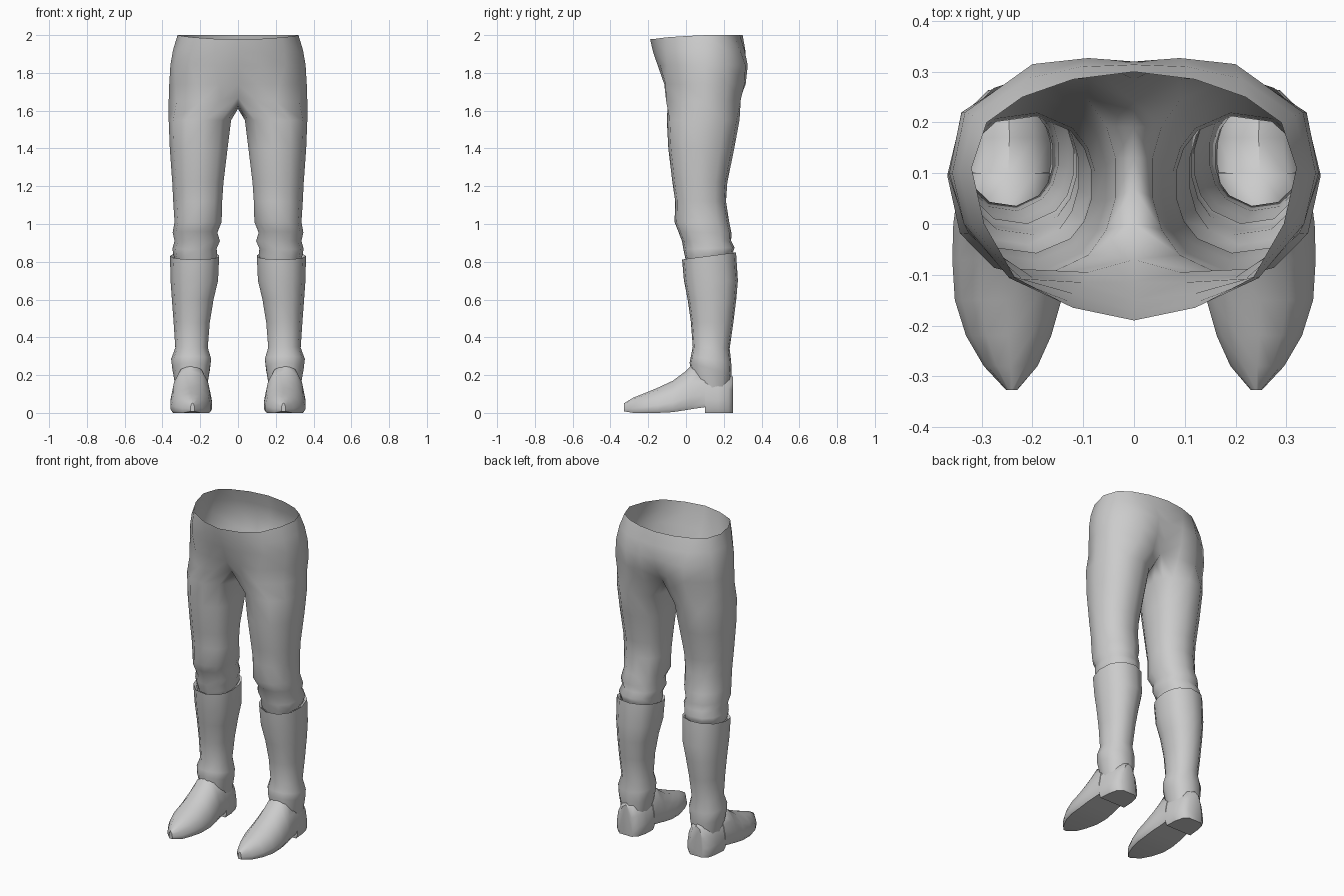
import bpy, bmesh, math

grey = bpy.data.materials.new("plain grey")
grey.diffuse_color = (0.6, 0.6, 0.6, 1)

# Angles of a leg ring: 9 outer points front to back, then 4 inner points
ANGLES = [-130 + 32.5 * i for i in range(9)] + [150, 170, 190, 210]


def ring(x0, x1, y0, y1, zf, zb):
    """Oval around one leg; zf and zb are its heights at front and back."""
    pts = []
    for a in ANGLES:
        c, s = math.cos(math.radians(a)), math.sin(math.radians(a))
        c, s = (math.copysign(abs(v) ** 0.92, v) for v in (c, s))
        pts.append(((x0 + x1) / 2 + c * (x1 - x0) / 2,
                    (y0 + y1) / 2 + s * (y1 - y0) / 2,
                    (zf + zb) / 2 + s * (zb - zf) / 2))
    return pts


def loft(bm, rows, closed=True):
    """Skin rows of points; returns the rows of vertices."""
    vrows = [[p if isinstance(p, bmesh.types.BMVert) else bm.verts.new(p)
              for p in row] for row in rows]
    for a, b in zip(vrows, vrows[1:]):
        n = len(a)
        for i in range(n if closed else n - 1):
            j = (i + 1) % n
            bm.faces.new((a[i], a[j], b[j], b[i]))
    return vrows


def finish(name, bm, angle):
    """Make the mirrored, smooth-shaded object."""
    bmesh.ops.recalc_face_normals(bm, faces=bm.faces)
    me = bpy.data.meshes.new(name)
    bm.to_mesh(me)
    bm.free()
    me.materials.append(grey)
    ob = bpy.data.objects.new(name, me)
    bpy.context.collection.objects.link(ob)
    bpy.ops.object.select_all(action='DESELECT')
    ob.select_set(True)
    bpy.context.view_layer.objects.active = ob
    bpy.ops.object.shade_smooth_by_angle(angle=math.radians(angle))
    m = ob.modifiers.new("mirror", 'MIRROR')
    m.use_clip = True
    return ob


# Trousers: open waist, hips, crotch seam, then the leg
rim = [(0, -.19, 1.978), (.12, -.165, 1.98), (.235, -.105, 1.988),
       (.295, 0, 1.995), (.32, .11, 2), (.29, .2, 2), (.22, .25, 2),
       (.12, .285, 2), (0, .30, 2)]
hip = [(0, -.15), (.12, -.137), (.25, -.1), (.335, 0), (.358, .1),
       (.333, .22), (.2, .315), (.09, .327), (0, .32)]
seat = [(0, -.115), (.1, -.115), (.22, -.108), (.33, -.01), (.364, .1),
        (.34, .22), (.2, .31), (.09, .316), (0, .285)]
split = [(0, -.07, 1.67), (.09, -.095, 1.66), (.2, -.105, 1.65),
         (.325, -.02, 1.65), (.367, .1, 1.65), (.335, .21, 1.65),
         (.21, .29, 1.66), (.09, .285, 1.66), (0, .24, 1.675)]
seam = [(0, .19, 1.635), (0, .13, 1.615), (0, .07, 1.61), (0, 0, 1.625)]
hip = [(x, y, 1.84) for x, y in hip]
seat = [(x, y, 1.74) for x, y in seat]
waist = [((a[0] * .45 + b[0] * .55) * 1.01, a[1] * .5 + b[1] * .5 + .004 * (1 if b[1] > .2 else -1),
          a[2] * .5 + b[2] * .5) for a, b in zip(rim, hip)]
bm = bmesh.new()
upper = loft(bm, [rim, waist, hip, seat, split], closed=False)
crotch = upper[-1] + [bm.verts.new(p) for p in seam]
leg = [ring(.034, .367, -.103, .285, 1.55, 1.55),
       ring(.053, .361, -.095, .257, 1.4, 1.4),
       ring(.075, .348, -.073, .22, 1.22, 1.22),
       ring(.082, .343, -.058, .213, 1.12, 1.12),
       ring(.085, .336, -.062, .23, 1.01, 1.01),
       ring(.108, .346, -.042, .242, .96, .95),
       ring(.094, .336, -.022, .24, .91, .91),
       ring(.112, .347, -.015, .258, .865, .875),
       ring(.108, .343, -.006, .25, .825, .85),
       ring(.118, .335, .0, .245, .80, .83)]
loft(bm, [crotch] + leg)
finish("trousers", bm, 60)

# Boot shafts: thin lip at the top, calf, ankle fold
bm = bmesh.new()
loft(bm, [ring(.116, .342, -.006, .25, .80, .84),
          ring(.098, .36, -.022, .266, .812, .85),
          ring(.104, .357, -.012, .276, .70, .70),
          ring(.128, .35, .008, .267, .60, .60),
          ring(.148, .341, .025, .252, .48, .48),
          ring(.159, .332, .035, .232, .35, .34),
          ring(.141, .354, .025, .24, .30, .27),
          ring(.147, .348, .018, .243, .265, .205),
          ring(.165, .33, .045, .232, .14, .12)])
finish("boot_shaft", bm, 50)

# Shoes: cross-sections from the toe to the back of the heel
SECTION = [(-.9, 0), (.9, 0), (1, .1), (1, .3), (.87, .62), (.52, .91),
           (0, 1), (-.52, .91), (-.87, .62), (-1, .3), (-1, .1)]
# y, inner x, outer x, bottom z, top z
STATIONS = [(-.327, .23, .252, .008, .052), (-.28, .19, .296, 0, .08),
            (-.22, .163, .331, 0, .104), (-.15, .143, .353, 0, .133),
            (-.07, .137, .358, .004, .17), (0, .14, .356, .015, .222),
            (.03, .145, .352, .02, .252), (.10, .15, .345, .03, .24),
            (.101, .15, .345, 0, .24), (.17, .153, .338, 0, .225),
            (.225, .168, .325, 0, .208), (.25, .2, .294, 0, .19)]
bm = bmesh.new()
rows = loft(bm, [[((x0 + x1) / 2 + u * (x1 - x0) / 2, y, zb + v * (zt - zb))
                  for u, v in SECTION] for y, x0, x1, zb, zt in STATIONS])
bm.faces.new(rows[0])
bm.faces.new(rows[-1])
finish("shoe", bm, 45)
